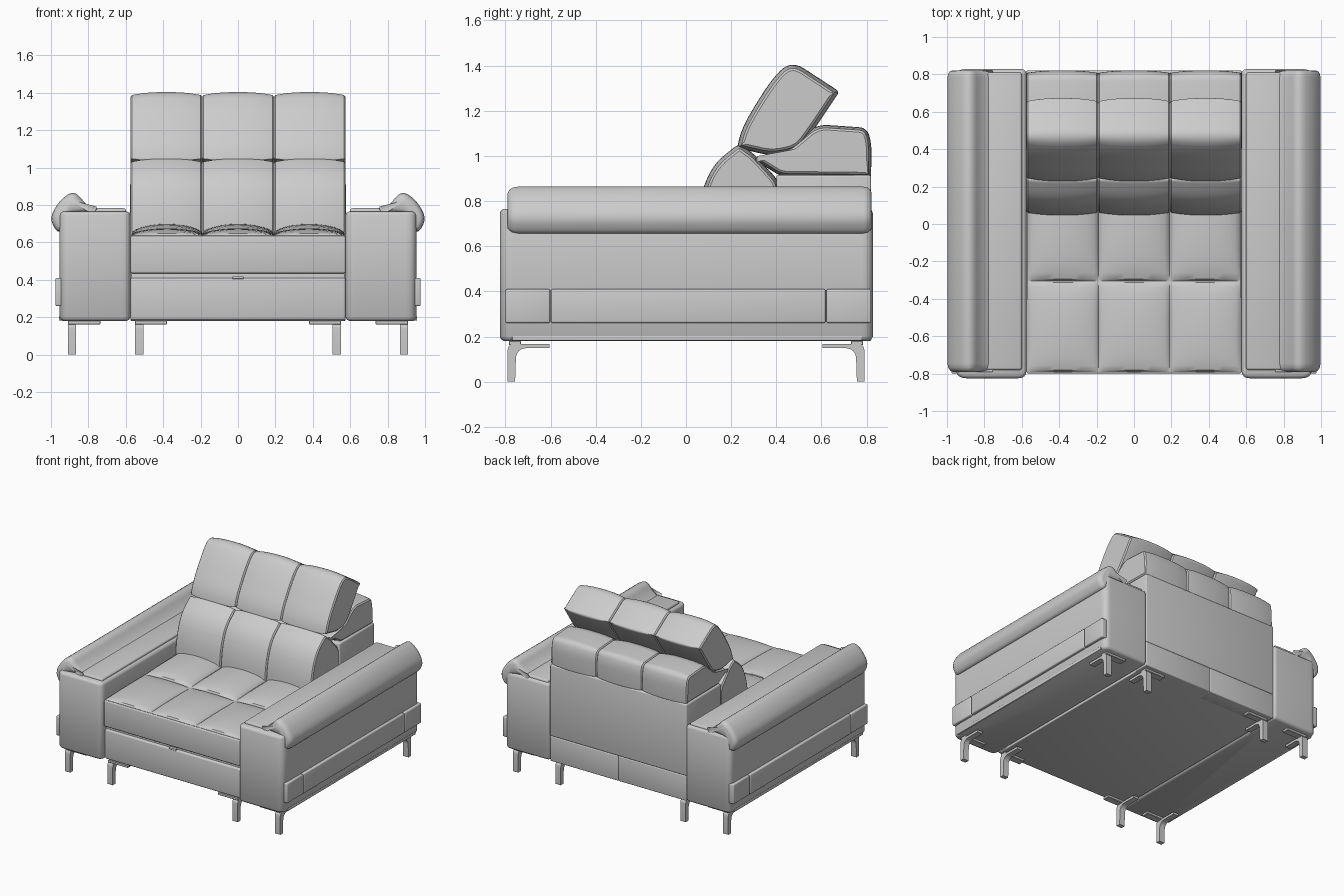
import bpy, bmesh, math
from mathutils import Vector

if "Cube" in bpy.data.objects:
    bpy.data.objects.remove(bpy.data.objects["Cube"])


def finish(name, bm, angle=35):
    bmesh.ops.recalc_face_normals(bm, faces=bm.faces)
    me = bpy.data.meshes.new(name)
    bm.to_mesh(me)
    bm.free()
    ob = bpy.data.objects.new(name, me)
    bpy.context.collection.objects.link(ob)
    bpy.ops.object.select_all(action='DESELECT')
    ob.select_set(True)
    bpy.context.view_layer.objects.active = ob
    bpy.ops.object.shade_smooth_by_angle(angle=math.radians(angle))
    return ob


def box(name, x, y, z, r=0.01, seg=3):
    bm = bmesh.new()
    bmesh.ops.create_cube(bm, size=1)
    for v in bm.verts:
        v.co = [(lo + hi) / 2 + c * (hi - lo) for c, (lo, hi) in zip(v.co, (x, y, z))]
    if r:
        bmesh.ops.bevel(bm, geom=bm.edges[:], offset=r, segments=seg, profile=0.5, affect='EDGES')
    return finish(name, bm)


def rounded(points, n=6):
    """Closed 2D outline with each corner (a, b, radius) rounded."""
    out = []
    for i, (a, b, r) in enumerate(points):
        p = Vector((a, b))
        p0, p1 = Vector(points[i - 1][:2]), Vector(points[(i + 1) % len(points)][:2])
        d0, d1 = p0 - p, p1 - p
        s = p + d0.normalized() * min(r, d0.length * 0.49)
        e = p + d1.normalized() * min(r, d1.length * 0.49)
        for k in range(n + 1):
            t = k / n
            out.append(s * (1 - t) ** 2 + p * 2 * t * (1 - t) + e * t * t)
    return out


def loft(name, points, stations, place, angle=35):
    """Sweep an outline through (position, inset) stations."""
    loop = rounded(points)
    n = len(loop)
    area = sum(loop[i - 1].cross(loop[i]) for i in range(n))
    normals = []
    for i in range(n):
        t = (loop[(i + 1) % n] - loop[i - 1]).normalized()
        normals.append(Vector((t.y, -t.x)) * (1 if area > 0 else -1))
    bm = bmesh.new()
    rings = []
    for pos, inset in stations:
        rings.append([bm.verts.new(place(pos, *(p - m * inset))) for p, m in zip(loop, normals)])
    for r0, r1 in zip(rings, rings[1:]):
        for i in range(n):
            bm.faces.new((r0[i - 1], r0[i], r1[i], r1[i - 1]))
    bm.faces.new(rings[0])
    bm.faces.new(rings[-1])
    return finish(name, bm, angle)


def along_x(t, a, b):
    return (t, a, b)


def quilt(name, points, half=0.575, cols=3, puff=0.018, groove=0.008):
    """Cushion swept across x, pinched at the seams between columns."""
    ts = [-1, -0.96, -0.88, -0.7, -0.45, -0.2, 0, 0.2, 0.45, 0.7, 0.88, 0.96, 1]
    w = half / cols
    st = []
    for c in range(cols):
        mid = -half + w * (2 * c + 1)
        for t in ts[(1 if c else 0):]:
            st.append((mid + t * w, puff * abs(t) ** 2.5 + (groove if abs(t) == 1 else 0)))
    return loft(name, points, st, along_x)


# Base frame, front rail and rear rail
box("base_frame", (-0.57, 0.57), (-0.77, 0.80), (0.18, 0.45), 0.005)
box("front_rail", (-0.575, 0.575), (-0.79, -0.70), (0.185, 0.41), 0.012)
box("front_pull_tab", (-0.03, 0.03), (-0.793, -0.77), (0.405, 0.418), 0.003)
for s in (-1, 1):
    box("rear_rail", sorted((0, s * 0.575)), (0.70, 0.82), (0.18, 0.37), 0.006)

# Seat: plain front border with tufted top
box("seat_border", (-0.575, 0.575), (-0.80, 0.40), (0.435, 0.635), 0.01)
bm = bmesh.new()
NX, K = 36, 12
rows = [(-0.79, -0.305, 0.035), (-0.305, 0.36, 0.052)]
grid = []
for j in range(2 * K + 1):
    y0, y1, h = rows[min(j // K, 1)]
    f = (j - K * min(j // K, 1)) / K
    # cluster the rings towards the seams
    v = -math.cos(math.pi * f)
    line = []
    for i in range(NX + 1):
        c = min(i // 12, 2)
        u = -math.cos(math.pi * (i - 12 * c) / 12)
        y = y0 + (y1 - y0) * (v + 1) / 2
        bulge = h * max(0, 1 - u * u) ** 0.55 * max(0, 1 - v * v) ** 0.4
        x = -0.57 + 1.14 / 3 * (c + (u + 1) / 2)
        line.append(bm.verts.new((x, y, 0.637 + 0.012 * (y + 0.79) + bulge)))
    grid.append(line)
for j in range(2 * K):
    for i in range(NX):
        bm.faces.new((grid[j][i], grid[j][i + 1], grid[j + 1][i + 1], grid[j + 1][i]))
rim = [e for e in bm.edges if e.is_boundary]
ext = bmesh.ops.extrude_edge_only(bm, edges=rim)["geom"]
for v in ext:
    if isinstance(v, bmesh.types.BMVert):
        v.co.z = 0.56
finish("seat_cushion", bm)

# Backrest: lower cushion, tilted headrest, rear roll and rear panel
quilt("back_cushion", [(0.04, 0.60, 0.02), (0.055, 0.80, 0.12), (0.115, 0.96, 0.1),
                       (0.235, 1.055, 0.025), (0.30, 1.01, 0.03), (0.42, 0.88, 0.05),
                       (0.42, 0.60, 0.02)])
quilt("headrest", [(0.225, 1.035, 0.02), (0.25, 1.13, 0.08), (0.37, 1.33, 0.12),
                   (0.465, 1.425, 0.07), (0.68, 1.285, 0.02), (0.57, 1.12, 0.06),
                   (0.50, 1.025, 0.05), (0.38, 1.00, 0.05)])
quilt("rear_cushion", [(0.29, 0.99, 0.02), (0.42, 0.91, 0.03), (0.82, 0.905, 0.015),
                       (0.822, 1.06, 0.05), (0.80, 1.125, 0.035), (0.58, 1.14, 0.05),
                       (0.45, 1.03, 0.05)], puff=0.014)
box("rear_panel", (-0.578, 0.578), (0.40, 0.82), (0.37, 0.915), 0.01)

# Arms, mirrored
for s in (1, -1):
    loft("arm", [(s * 0.575, -0.825, 0.045), (s * 0.955, -0.825, 0.06),
                 (s * 0.955, 0.828, 0.05), (s * 0.575, 0.828, 0.03)],
         [(0.18, 0.02), (0.186, 0.008), (0.20, 0.0), (0.745, 0.0), (0.758, 0.005), (0.766, 0.018)],
         lambda t, a, b: (a, b, t), 45)
    box("arm_top_panel", sorted((s * 0.60, s * 0.79)), (-0.78, 0.81), (0.75, 0.783), 0.012)
    # rolled pad overhanging the outside of the arm
    loft("arm_roll", [(s * a, b, r) for a, b, r in (
        (0.745, 0.765, 0.01), (0.81, 0.80, 0.05), (0.875, 0.88, 0.07), (0.955, 0.825, 0.07),
        (1.008, 0.73, 0.05), (0.97, 0.655, 0.03), (0.93, 0.66, 0.01), (0.90, 0.75, 0.03))],
        [(-0.79, 0.028), (-0.783, 0.014), (-0.768, 0.004), (-0.745, 0.0),
         (0.785, 0.0), (0.805, 0.004), (0.817, 0.014), (0.822, 0.028)],
        lambda t, a, b: (a, t, b), 50)
    # side band in three lengths, and the bottom trim
    for y in ((-0.80, -0.602), (-0.598, 0.618), (0.622, 0.82)):
        box("side_band", sorted((s * 0.93, s * 0.977)), y, (0.26, 0.41), 0.008)
    box("bottom_trim", sorted((s * 0.60, s * 0.957)), (-0.77, 0.78), (0.182, 0.204), 0.004, 2)

# Legs: angled bars with mounting flanges, four at the front and four at the rear
for sx in (1, -1):
    for sy in (1, -1):
        for inner, outer, end in ((0.865, 0.91, 0.735), (0.505, 0.55, 0.38)):
            prof = [(0.79, 0, 0), (0.757, 0, 0), (0.752, 0.149, 0.05), (0.605, 0.149, 0),
                    (0.605, 0.167, 0), (0.79, 0.167, 0.03)]
            prof = [(-sy * -a, b, max(r, 0.001)) for a, b, r in prof]
            loft("leg", prof, [(sx * inner, 0), (sx * outer, 0)], along_x)
            box("leg_flange", sorted((sx * end, sx * outer)), sorted((sy * 0.73, sy * 0.785)),
                (0.162, 0.182), 0.003, 1)
